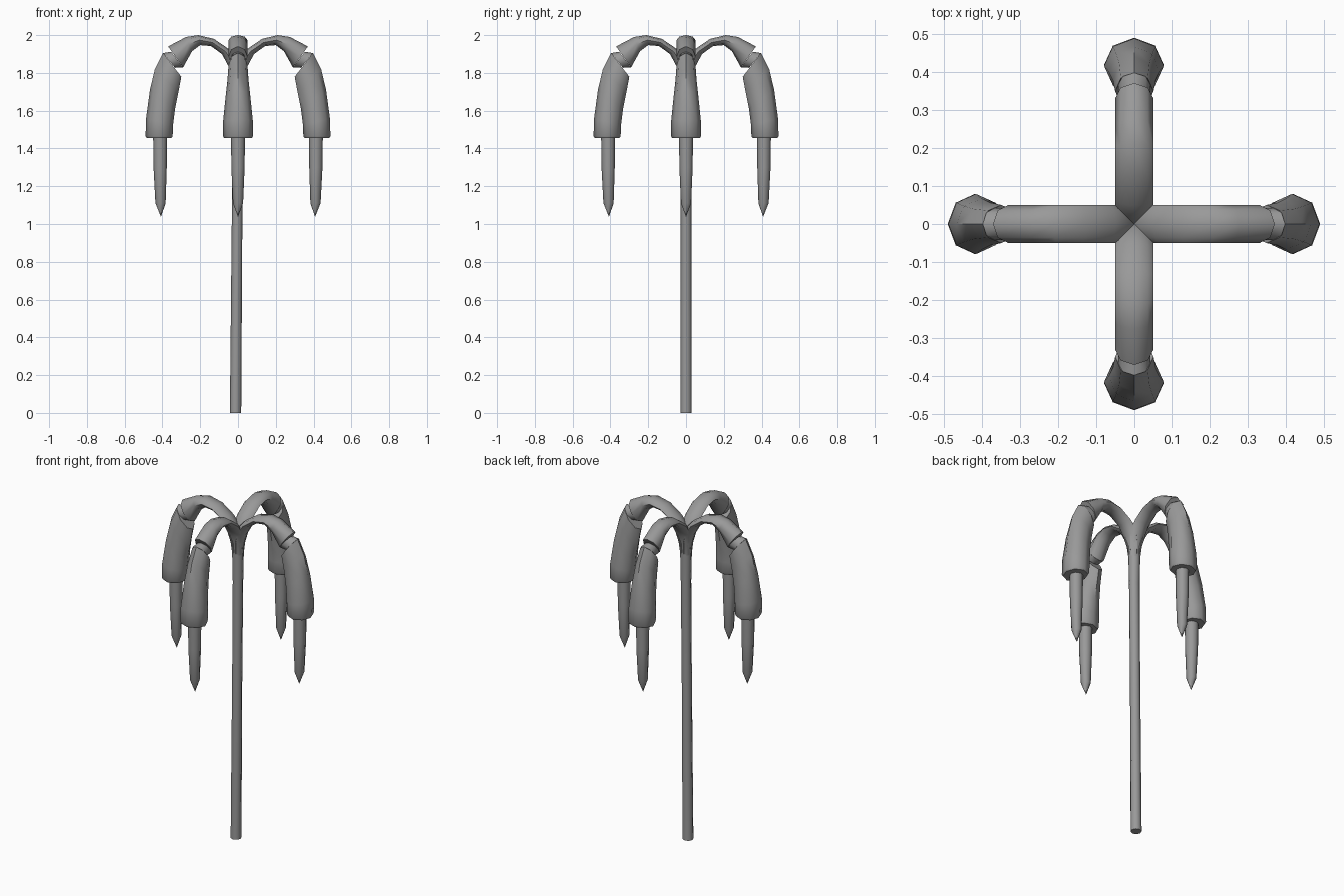
import bpy
import bmesh
from math import sin, cos, pi, radians
from mathutils import Matrix, Vector

if "Cube" in bpy.data.objects:
    bpy.data.objects.remove(bpy.data.objects["Cube"])

GREY = (0.32, 0.32, 0.32, 1)
grey = bpy.data.materials.new("plain grey")
grey.use_nodes = True
grey.diffuse_color = GREY
grey.node_tree.nodes["Principled BSDF"].inputs["Base Color"].default_value = GREY

SIDES = 8


def loft(name, stations, turn=0.0):
    """Skin octagonal rings, each given as inner x, z, outer x, z, half width."""
    bm = bmesh.new()
    rings = []
    for xi, zi, xo, zo, half in stations:
        inner, outer = Vector((xi, 0, zi)), Vector((xo, 0, zo))
        mid, axis = (inner + outer) / 2, (outer - inner) / 2
        side = Vector((0, half, 0))
        angles = [2 * pi * i / SIDES for i in range(SIDES)]
        rings.append([bm.verts.new(mid + axis * cos(t) + side * sin(t)) for t in angles])
    for a, b in zip(rings, rings[1:]):
        for i in range(SIDES):
            j = (i + 1) % SIDES
            bm.faces.new((a[i], a[j], b[j], b[i]))
    bm.faces.new(rings[0])
    bm.faces.new(rings[-1])
    bmesh.ops.recalc_face_normals(bm, faces=bm.faces)
    bm.transform(Matrix.Rotation(turn, 4, "Z"))
    mesh = bpy.data.meshes.new(name)
    bm.to_mesh(mesh)
    bm.free()
    mesh.materials.append(grey)
    mesh.shade_smooth()
    mesh.set_sharp_from_angle(angle=radians(50))
    obj = bpy.data.objects.new(name, mesh)
    bpy.context.collection.objects.link(obj)
    return obj


def round_ring(x, z, r):
    return (x - r, z, x + r, z, r)


# Slightly leaning stem
loft("stem", [round_ring(-0.013, 0, 0.03), round_ring(-0.005, 1, 0.028),
              round_ring(0, 1.55, 0.029), round_ring(0, 1.8, 0.034)])

# Flattened arching arm that thickens toward its end
ARM = [
    (0.03, 1.70, -0.02, 1.71, 0.028),
    (0.036, 1.78, -0.01, 1.82, 0.04),
    (0.05, 1.835, 0.01, 1.885, 0.05),
    (0.085, 1.90, 0.048, 1.926, 0.05),
    (0.143, 1.942, 0.127, 1.98, 0.05),
    (0.20, 1.947, 0.21, 2.0, 0.05),
    (0.243, 1.915, 0.275, 1.99, 0.05),
    (0.29, 1.83, 0.37, 1.94, 0.05),
]
# Short recessed neck between arm and pod
NECK = [
    (0.29, 1.83, 0.354, 1.912, 0.042),
    (0.333, 1.827, 0.397, 1.905, 0.042),
]
# Drooping pod
POD = [
    (0.30, 1.78, 0.397, 1.905, 0.05),
    (0.315, 1.70, 0.44, 1.82, 0.056),
    (0.333, 1.61, 0.466, 1.71, 0.067),
    (0.343, 1.53, 0.487, 1.555, 0.079),
    (0.346, 1.465, 0.489, 1.465, 0.079),
    (0.352, 1.455, 0.483, 1.455, 0.073),
]
# Pointed pin hanging below the pod
PIN = [round_ring(0.412, 1.47, 0.037), round_ring(0.412, 1.3, 0.035),
       round_ring(0.41, 1.11, 0.027), round_ring(0.408, 1.04, 0.001)]

for k, where in enumerate(("left", "back", "right", "front")):
    for part, stations in (("arm", ARM), ("neck", NECK), ("pod", POD), ("pin", PIN)):
        loft(f"{where}_{part}", stations, k * pi / 2)
